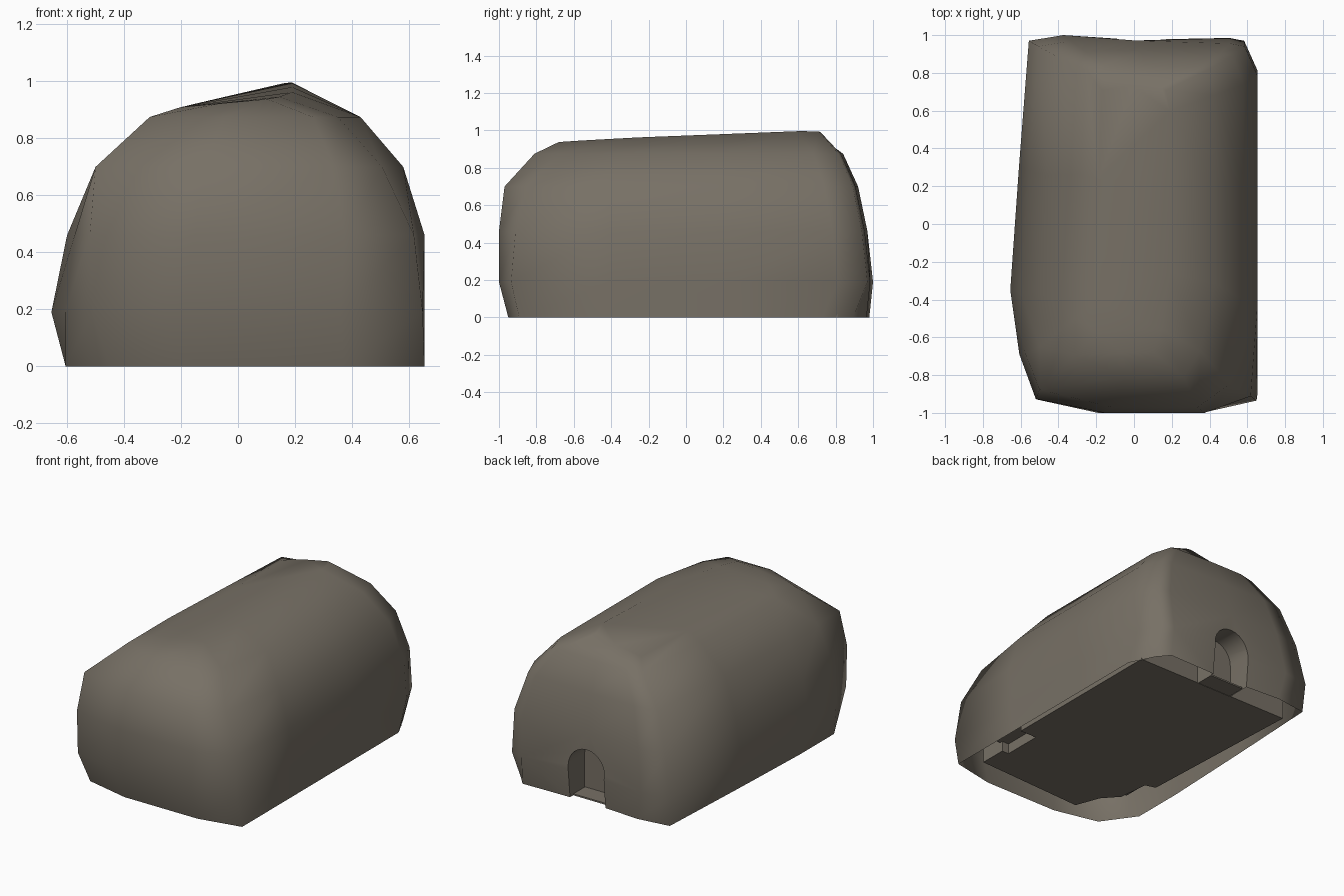
import bpy, bmesh, math

if "Cube" in bpy.data.objects:
    bpy.data.objects.remove(bpy.data.objects["Cube"])

stone = bpy.data.materials.new("warm grey stone")
stone.diffuse_color = (0.185, 0.163, 0.131, 1)
stone.use_nodes = True
stone.node_tree.nodes["Principled BSDF"].inputs["Base Color"].default_value = stone.diffuse_color


def make_object(name, bm):
    bmesh.ops.recalc_face_normals(bm, faces=bm.faces)
    mesh = bpy.data.meshes.new(name)
    bm.to_mesh(mesh)
    bm.free()
    obj = bpy.data.objects.new(name, mesh)
    mesh.materials.append(stone)
    bpy.context.collection.objects.link(obj)
    return obj


def prism(name, outline, axis, start, end):
    """Extrude a 2D outline along y (outline is x,z) or z (outline is x,y)."""
    bm = bmesh.new()

    def place(p, d):
        return (p[0], d, p[1]) if axis == "y" else (p[0], p[1], d)
    a = [bm.verts.new(place(p, start)) for p in outline]
    b = [bm.verts.new(place(p, end)) for p in outline]
    bm.faces.new(a)
    bm.faces.new(b)
    for i in range(len(a)):
        j = (i + 1) % len(a)
        bm.faces.new((a[i], a[j], b[j], b[i]))
    return make_object(name, bm)


# Rock shell: one plan outline, fitted to the bounds of each height layer
plan = [(-.76, -.93), (-.29, -1), (.55, -1), (1, -.94), (1, -.4), (1, .25),
        (1, .81), (.89, .97), (.77, .985), (0, .975), (-.57, 1), (-.85, .97),
        (-.93, .3), (-1, -.35), (-.92, -.69)]
# the foot is straight on the left and cut off at the back right
foot = {6: (1, .74), 7: (.87, .91), 11: (-.91, .97), 12: (-.96, .3), 14: (-1, -.71)}
# z, left, right, front, back
layers = [(0, -.605, .655, -.95, .98), (.19, -.655, .655, -1, 1),
          (.46, -.60, .655, -1, .97), (.70, -.50, .58, -.97, .92),
          (.875, -.31, .43, -.81, .84), (.91, -.20, .19, -.68, .73)]
bm = bmesh.new()
rings = []
for z, left, right, front, back in layers:
    ring = []
    for i, (u, v) in enumerate(plan):
        if z == 0:
            u, v = foot.get(i, (u, v))
        if i == 3:                       # front right corner is cut off higher up
            u, v = u - .28 * z * z, v + .14 * z * z
        if i in (0, 14):                 # front left corner gets squarer higher up
            u += (-1 - u) * min(1, z * z / .45)
            v += .12 * z ** 4
        if i == 9 and z > .3:
            v = 1
        x = (left + right) / 2 + u * (right - left) / 2
        y = (front + back) / 2 + v * (back - front) / 2
        # the top slopes up to a peak at the back right
        lift = (x + .2) * (.16 + .1 * y) if z > .9 else 0
        ring.append(bm.verts.new((x, y, z + lift)))
    rings.append(ring)
for low, high in zip(rings, rings[1:]):
    for i in range(len(low)):
        j = (i + 1) % len(low)
        bm.faces.new((low[i], low[j], high[j], high[i]))
bm.faces.new(rings[0])
top = bm.faces.new(rings[-1])
bmesh.ops.triangulate(bm, faces=[top], ngon_method="BEAUTY")
shell = make_object("rock_shell", bm)

# Arched niche in the back
cx, half, spring = .04, .13, .22
arch = [(cx - half, -.1), (cx + half, -.1)]
arch += [(cx + half * math.cos(a * math.pi / 12), spring + half * math.sin(a * math.pi / 12))
         for a in range(13)]
cutter = prism("niche_cutter", arch, "y", .81, 1.2)
cutter.hide_render = True
mod = shell.modifiers.new("niche", "BOOLEAN")
mod.operation, mod.solver, mod.object = "DIFFERENCE", "EXACT", cutter
bpy.context.view_layer.objects.active = shell
shell.select_set(True)
bpy.ops.object.modifier_apply(modifier="niche")
bpy.data.objects.remove(cutter)

# Open the underside of the shell
bm = bmesh.new()
bm.from_mesh(shell.data)
under = [f for f in bm.faces if all(v.co.z < .001 for v in f.verts)]
bmesh.ops.delete(bm, geom=under, context="FACES")
bm.to_mesh(shell.data)
bm.free()
bpy.ops.object.select_all(action="DESELECT")
shell.select_set(True)
bpy.context.view_layer.objects.active = shell
bpy.ops.object.shade_smooth_by_angle(angle=math.radians(82))

# Base block inside the shell: narrowed front, side notches, step into the niche
base = [(-.51, .81), (-.46, -.34), (-.39, -.36), (-.37, -.56), (-.28, -.66),
        (-.22, -.82), (.55, -.78), (.55, -.60), (.50, -.60), (.50, -.34),
        (.62, -.34), (.62, .81)]
prism("base_block", base, "z", .002, .15)
for x0, x1 in ((-.46, -.37), (.50, .62)):
    prism("base_notch_roof", [(x0, -.62), (x1, -.62), (x1, -.34), (x0, -.34)], "z", .07, .15)
prism("niche_step", [(-.085, .81), (.165, .81), (.165, .93), (-.085, .93)], "z", .002, .012)
